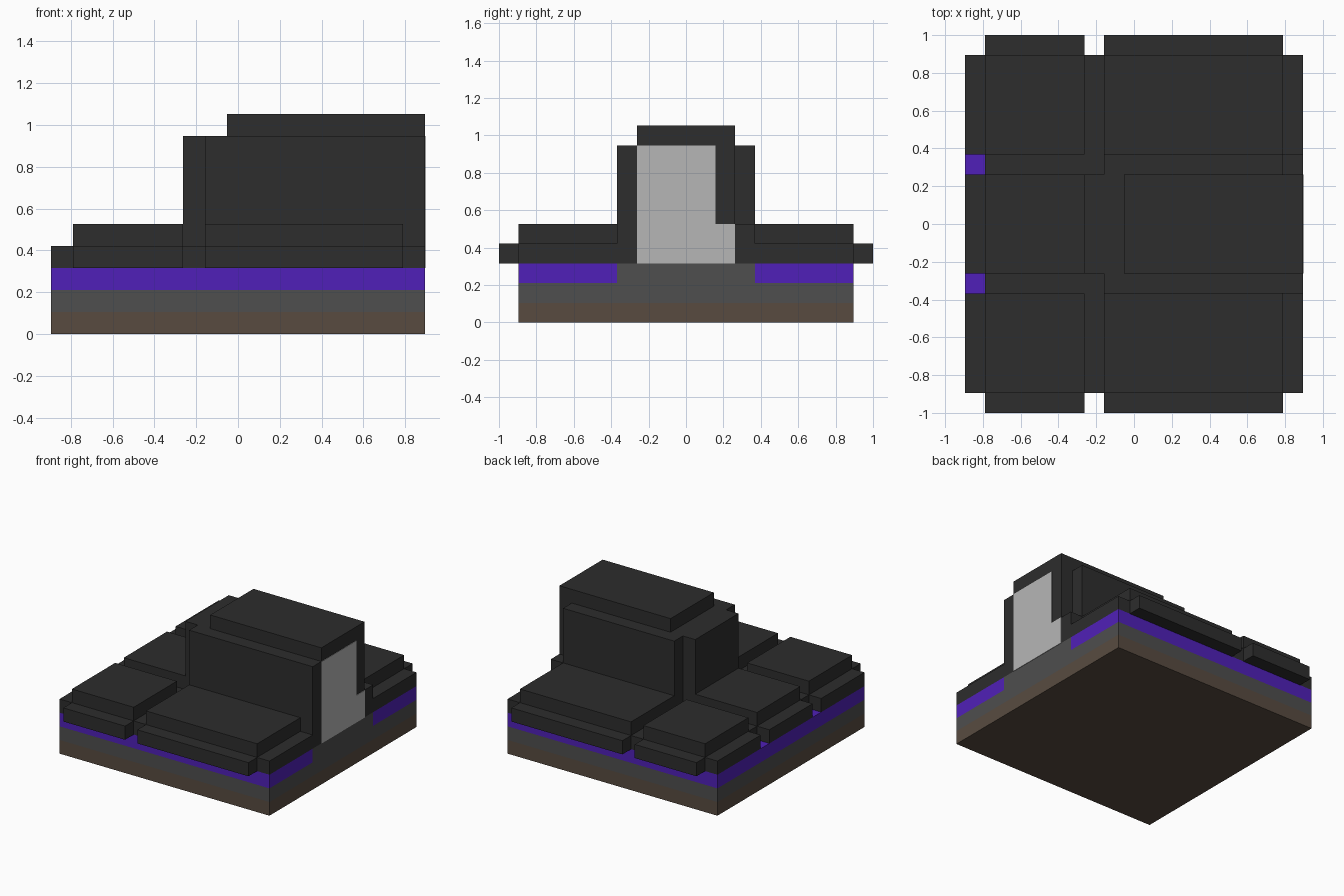
import bpy, bmesh

U = 2 / 19  # grid step: the longest side is 19 steps

cube = bpy.data.objects.get("Cube")
if cube:
    bpy.data.objects.remove(cube, do_unlink=True)


def material(name, rgb):
    """Flat material from 0-255 display values."""
    lin = [((c / 255 + 0.055) / 1.055) ** 2.4 for c in rgb]
    m = bpy.data.materials.new(name)
    m.use_nodes = True
    m.diffuse_color = (*lin, 1)
    bsdf = next(n for n in m.node_tree.nodes if n.type == 'BSDF_PRINCIPLED')
    bsdf.inputs["Base Color"].default_value = (*lin, 1)
    return m


BROWN = material("brown", (88, 75, 64))
GREY = material("stone grey", (78, 78, 78))
PURPLE = material("purple", (80, 32, 184))
DARK = material("charcoal", (45, 45, 45))
PALE = material("pale grey", (182, 182, 182))


def prism(name, outline, z0, z1, mat):
    """Extrude an outline, given in grid steps, from z0 to z1."""
    bm = bmesh.new()
    face = bm.faces.new([bm.verts.new((x * U, y * U, z0 * U)) for x, y in outline])
    top = bmesh.ops.extrude_face_region(bm, geom=[face])["geom"]
    bmesh.ops.translate(bm, vec=(0, 0, (z1 - z0) * U),
                        verts=[v for v in top if isinstance(v, bmesh.types.BMVert)])
    bmesh.ops.recalc_face_normals(bm, faces=bm.faces)
    me = bpy.data.meshes.new(name)
    bm.to_mesh(me)
    bm.free()
    me.materials.append(mat)
    ob = bpy.data.objects.new(name, me)
    bpy.context.collection.objects.link(ob)
    return ob


def box(name, x0, x1, y0, y1, z0, z1, mat):
    return prism(name, [(x0, y0), (x1, y0), (x1, y1), (x0, y1)], z0, z1, mat)


# Layered base
box("base_bottom_layer", -8.5, 8.5, -8.5, 8.5, 0, 1, BROWN)
box("base_middle_layer", -8.5, 8.5, -8.5, 8.5, 1, 2, GREY)
prism("base_band", [(-8.5, -8.5), (8.5, -8.5), (8.5, -3.5), (7.5, -3.5),
                    (7.5, 3.5), (8.5, 3.5), (8.5, 8.5), (-8.5, 8.5)], 2, 3, PURPLE)
box("door_sill", 7.5, 8.5, -3.5, 3.5, 2, 3, GREY)

# Low roof plate and its middle section
box("roof_plate", -7.5, 8.5, -8.5, 8.5, 3, 4, DARK)
box("middle_end_rim", -8.5, -7.5, -2.5, 2.5, 3, 4, DARK)
box("middle_end_block", -7.5, -2.5, -2.5, 2.5, 4, 5, DARK)

# Raised blocks and overhanging rims on both sides
for side, s in (("right", -1), ("left", 1)):
    lo, hi = sorted((3.5 * s, 8.5 * s))
    box(f"{side}_end_rim", -8.5, -7.5, lo, hi, 3, 4, DARK)
    for part, x0, x1 in (("short", -7.5, -2.5), ("long", -1.5, 7.5)):
        box(f"{side}_{part}_block", x0, x1, lo, hi, 4, 5, DARK)
        r0, r1 = sorted((8.5 * s, 9.5 * s))
        box(f"{side}_{part}_rim", x0, x1, r0, r1, 3, 4, DARK)

# Tower with notched corners
prism("tower", [(-2.5, -2.5), (-1.5, -2.5), (-1.5, -3.5), (8.5, -3.5),
                (8.5, 2.5), (7.5, 2.5), (7.5, 3.5), (-1.5, 3.5),
                (-1.5, 2.5), (-2.5, 2.5)], 4, 9, DARK)
box("tower_corner_step", 7.5, 8.5, 2.5, 3.5, 4, 5, DARK)
box("tower_roof", -0.5, 8.5, -2.5, 2.5, 9, 10, DARK)

# Pale doorway panel on the end of the tower
box("door_panel", 8.5, 8.53, -2.5, 1.5, 3, 9, PALE)
box("door_step_panel", 8.5, 8.53, 1.5, 2.5, 3, 5, PALE)
